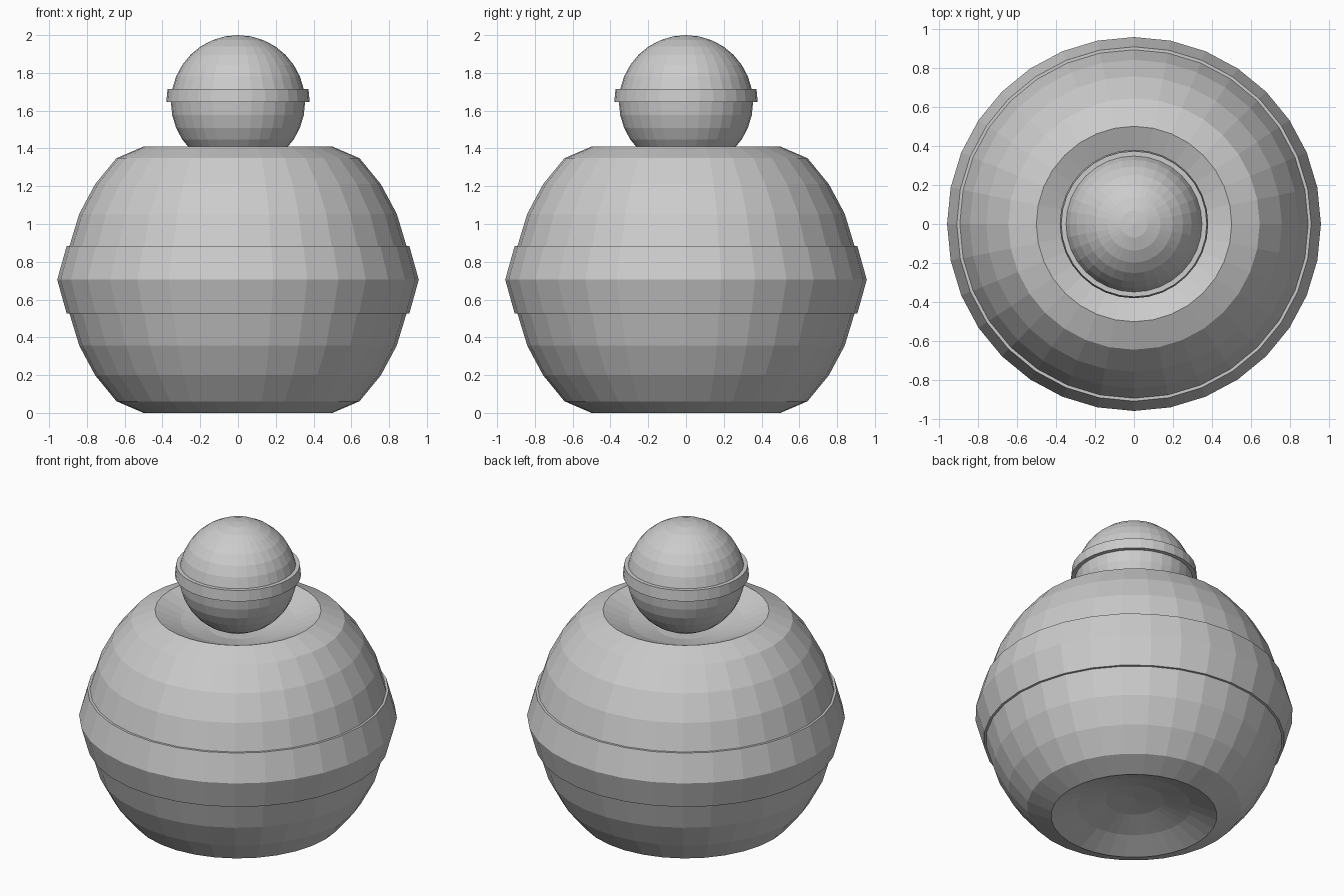
import bpy, bmesh
from math import sin, cos, pi, radians

if "Cube" in bpy.data.objects:
    bpy.data.objects.remove(bpy.data.objects["Cube"])

SEG = 32
STEP = radians(11.25)          # 16 rings from pole to pole


def lathe(name, profile, closed=False):
    """Spin (radius, z) points around z; radius 0 makes a pole."""
    bm = bmesh.new()
    rings = []
    for r, z in profile:
        if r < 1e-6:
            rings.append([bm.verts.new((0, 0, z))] * SEG)
        else:
            rings.append([bm.verts.new((r * cos(2 * pi * i / SEG), r * sin(2 * pi * i / SEG), z))
                          for i in range(SEG)])
    pairs = list(zip(rings, rings[1:]))
    if closed:
        pairs.append((rings[-1], rings[0]))
    for a, b in pairs:
        for i in range(SEG):
            j = (i + 1) % SEG
            bm.faces.new(list(dict.fromkeys((a[i], a[j], b[j], b[i]))))
    bmesh.ops.recalc_face_normals(bm, faces=bm.faces)
    mesh = bpy.data.meshes.new(name)
    bm.to_mesh(mesh)
    bm.free()
    obj = bpy.data.objects.new(name, mesh)
    bpy.context.collection.objects.link(obj)
    return obj


# Body: sphere rings with both poles pushed inwards
R, MID = 0.91, 0.705
upper = [(R * cos(k * STEP), R * sin(k * STEP)) for k in range(5)]
upper += [(0.5, MID), (0.345, MID - 0.065), (0.175, MID - 0.11), (0, MID - 0.125)]
half = [(r, MID + h) for r, h in upper]
lathe("body", [(r, MID - h) for r, h in reversed(upper[1:])] + half)

# Belt around the widest part of the body
lathe("body_belt", [(0.88, MID - 0.179), (0.907, MID - 0.179), (0.957, MID),
                    (0.907, MID + 0.179), (0.88, MID + 0.179), (0.9, MID)], closed=True)

# Head ball resting in the upper hollow
HR = 0.355
HZ = 2 - HR
lathe("head", [(HR * cos(k * STEP), HZ + HR * sin(k * STEP)) for k in range(-8, 9)])

# Thin band just above the head's middle
lathe("head_band", [(0.35, HZ), (0.38, HZ), (0.373, HZ + 0.07), (0.343, HZ + 0.07)], closed=True)
